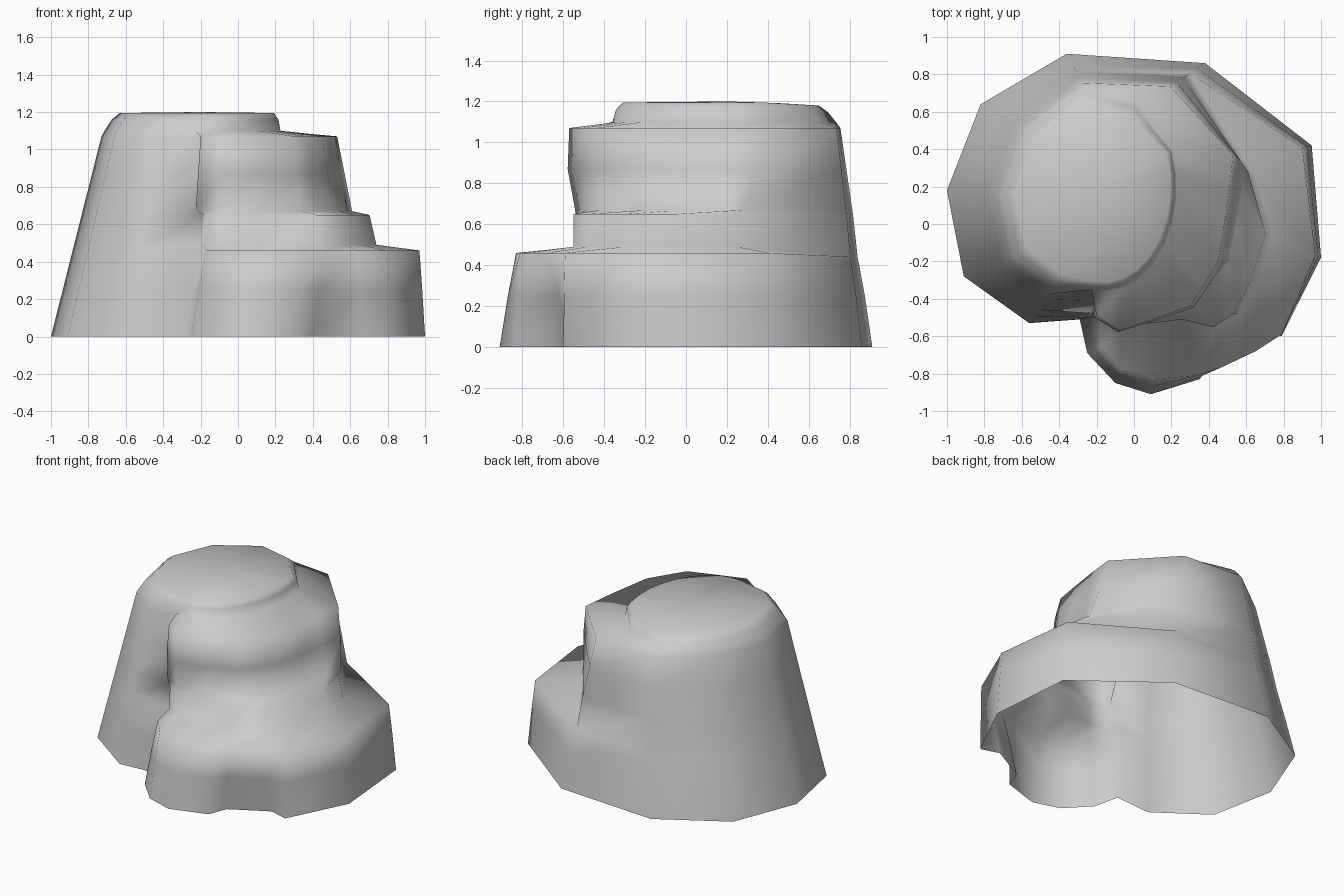
import bpy
import bmesh
from math import sin, cos, radians
from mathutils import Vector

cube = bpy.data.objects.get("Cube")
if cube:
    bpy.data.objects.remove(cube, do_unlink=True)

# Single stone colour
stone = bpy.data.materials.new("stone_grey")
stone.use_nodes = True
stone_colour = (0.6, 0.6, 0.6, 1.0)
stone.diffuse_color = stone_colour
stone.node_tree.nodes["Principled BSDF"].inputs["Base Color"].default_value = stone_colour


def outline(*points):
    """Turn (x, y) pairs into a list of flat vectors."""
    return [Vector(point) for point in points]


def blend(first, second, amount):
    """Mix two outlines that have the same number of points."""
    return [a.lerp(b, amount) for a, b in zip(first, second)]


def stretch(points, x_factor, y_factor):
    """Scale an outline about the vertical axis."""
    return [Vector((p.x * x_factor, p.y * y_factor)) for p in points]


# Terraced side, counter-clockwise from the groove to the back corner
foot = outline((-.29, -.51), (-.25, -.69), (-.1, -.85), (.09, -.91), (.35, -.83),
               (.4, -.7), (.66, -.56), (.79, -.6), (1, -.18), (.95, .42))
low_rim = outline((-.2, -.5), (-.17, -.66), (-.07, -.78), (.1, -.83), (.34, -.81),
                  (.46, -.77), (.65, -.68), (.79, -.59), (.97, -.17), (.9, .41))
middle_step = outline((-.2, -.48), (-.18, -.52), (-.08, -.54), (.1, -.53), (.27, -.51),
                      (.44, -.55), (.56, -.48), (.66, -.3), (.74, -.05), (.65, .25))
high_step = outline((-.22, -.32), (-.2, -.49), (-.08, -.57), (.1, -.51), (.3, -.44),
                    (.37, -.33), (.45, -.2), (.48, -.02), (.51, .18), (.53, .37))

# The groove is shallow at the bottom of the high step
groove_start = Vector((-.2, -.47))
back_corner = Vector((.61, .28))
high_foot = [groove_start] + stretch(high_step, 1.13, .95)[1:-1] + [back_corner]
high_bulge = stretch(blend(high_foot, high_step, .5), 1, 1.04)


def crown_arc(size):
    """Rounded edge of the crown, following the terraced side."""
    count = len(foot)
    angles = [radians(-100 + 120 * i / (count - 1)) for i in range(count)]
    return [Vector((-.16 + .39 * size * cos(a), .2 + .56 * size * sin(a))) for a in angles]


# Plain sloping wall on the other side, at the ground and near the top
wall_foot = outline((.38, .86), (-.36, .91), (-.82, .64), (-1, .18), (-.91, -.28), (-.56, -.53))
wall_crest = outline((.2, .74), (-.28, .76), (-.6, .52), (-.74, .16), (-.67, -.2), (-.45, -.38))
crest_height = 1.03
crown_centre = Vector((-.2, .2))


def wall_at(height):
    """Outline of the sloping wall at a given height."""
    return blend(wall_foot, wall_crest, height / crest_height)


def crown_wall(inset):
    """Wall side of the crown, set back from the terrace at its first corner."""
    corner = Vector((.03, .68))
    return [p.lerp(crown_centre, inset) for p in [corner] + wall_crest[1:]]


# Stack of rings from the ground to the crown: height, drop at the back, outline
levels = [
    (0, 0, foot),
    (.25, 0, blend(foot, low_rim, .5)),
    (.46, .1, low_rim),
    (.49, .12, middle_step),
    (.65, 0, stretch(middle_step, .95, 1)),
    (.67, 0, high_foot),
    (.87, 0, high_bulge),
    (1.07, 0, high_step),
]
rings = [(height, drop, side + wall_at(height)) for height, drop, side in levels]
crown = [(1.1, 0, 1, .05), (1.16, .04, .97, .12), (1.195, .06, .91, .2)]
for height, drop, size, inset in crown:
    rings.append((height, drop, crown_arc(size) + crown_wall(inset)))

# Loft the rings into one open-bottomed shell
bm = bmesh.new()
loops = []
for height, drop, points in rings:
    loops.append([bm.verts.new((p.x, p.y, height - drop * max(0, p.y - .4))) for p in points])
for lower, upper in zip(loops, loops[1:]):
    for i in range(len(lower)):
        j = (i + 1) % len(lower)
        bm.faces.new((lower[i], lower[j], upper[j], upper[i]))

# Gently domed cap
peak = bm.verts.new((crown_centre.x, crown_centre.y, 1.2))
last = loops[-1]
for i, vert in enumerate(last):
    bm.faces.new((vert, last[(i + 1) % len(last)], peak))
for face in bm.faces:
    face.smooth = True

mesh = bpy.data.meshes.new("boulder")
bm.to_mesh(mesh)
bm.free()
mesh.materials.append(stone)
boulder = bpy.data.objects.new("boulder", mesh)
bpy.context.collection.objects.link(boulder)
